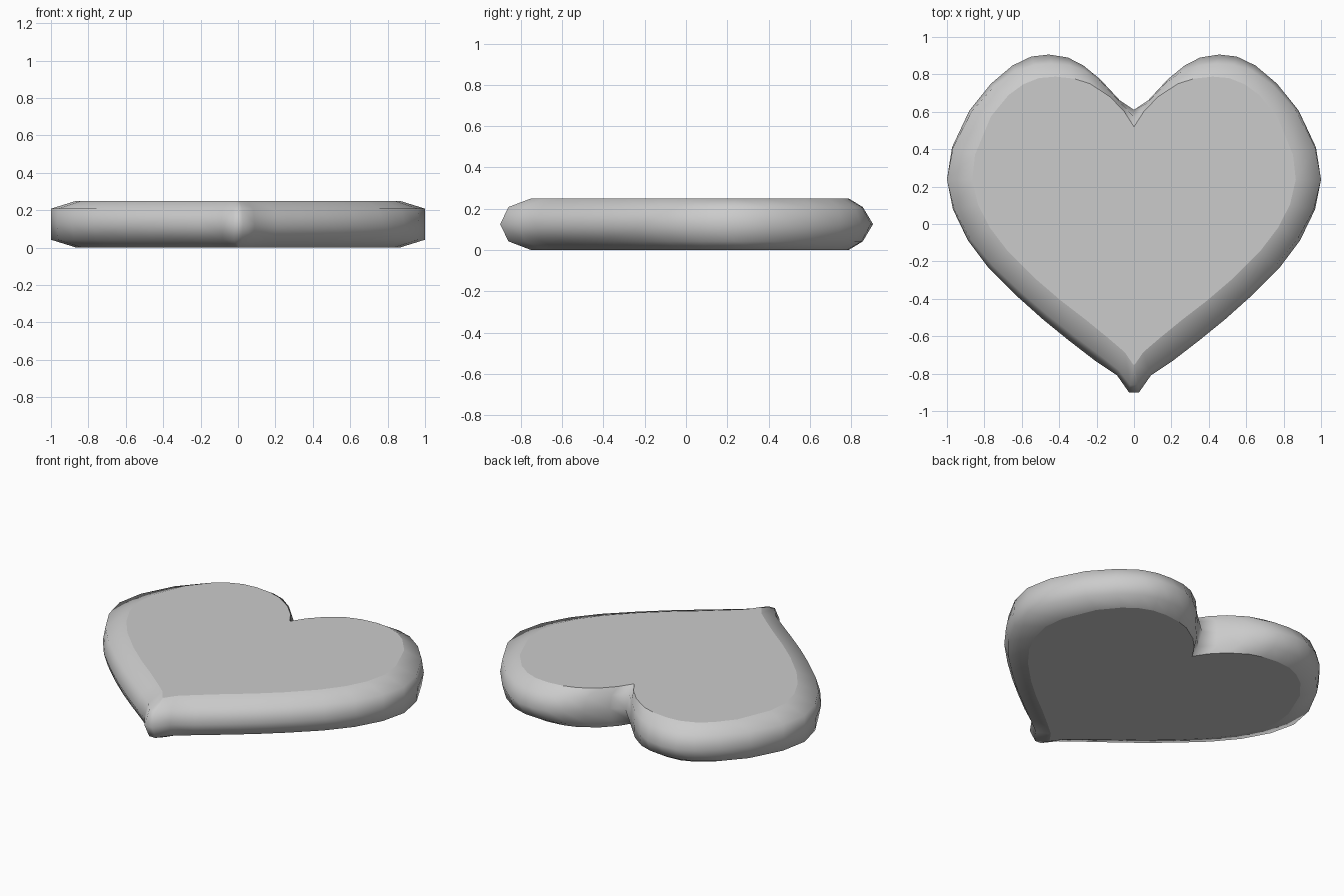
import bpy, bmesh
from mathutils import Vector

if "Cube" in bpy.data.objects:
    bpy.data.objects.remove(bpy.data.objects["Cube"])

# Right half of the heart, notch to tip: outer rim x, y and flat face x, y
HALF = [
    (0, .61, 0, .52), (.075, .66, .053, .602), (.18, .773, .128, .68),
    (.27, .847, .235, .75), (.353, .89, .32, .777), (.455, .906, .42, .788),
    (.55, .895, .51, .78), (.65, .847, .59, .748), (.765, .75, .67, .69),
    (.88, .607, .765, .575), (.973, .41, .85, .37), (1, .238, .865, .238),
    (.968, .078, .834, .104), (.888, -.088, .77, -.02),
    (.775, -.238, .675, -.145), (.63, -.382, .53, -.29),
    (.487, -.51, .39, -.41), (.348, -.623, .26, -.51),
    (.209, -.73, .135, -.612), (.09, -.81, .05, -.685),
    (.027, -.9, .005, -.75),
]
loop = HALF + [(-a, b, -c, d) for a, b, c, d in reversed(HALF[1:])]
n = len(loop)
outer = [Vector(p[:2]) for p in loop]
inner = [Vector(p[2:]) for p in loop]

# Shoulder ring: fuller on the sides, more rounded at the lobes and tip
shoulder = []
for i in range(n):
    tangent = (outer[(i + 1) % n] - outer[i - 1]).normalized()
    shoulder.append(outer[i].lerp(inner[i], 0.42 * tangent.x ** 2))

# Rounded heart body, skinned through five rings
bm = bmesh.new()
rings = []
for pts, z in ((inner, 0), (shoulder, .042), (outer, .125),
               (shoulder, .208), (inner, .25)):
    rings.append([bm.verts.new((p.x, p.y, z)) for p in pts])
for low, high in zip(rings, rings[1:]):
    for i in range(n):
        j = (i + 1) % n
        bm.faces.new((low[i], low[j], high[j], high[i])).smooth = True
caps = [bm.faces.new(rings[0]), bm.faces.new(rings[-1])]
for cap in caps:
    cap.smooth = False
    for e in cap.edges:
        e.smooth = False
bmesh.ops.recalc_face_normals(bm, faces=bm.faces[:])
mesh = bpy.data.meshes.new("heart")
bm.to_mesh(mesh)
bm.free()

# Single plain grey
grey = bpy.data.materials.new("light grey")
grey.diffuse_color = (.6, .6, .6, 1)
grey.use_nodes = True
grey.node_tree.nodes["Principled BSDF"].inputs["Base Color"].default_value = grey.diffuse_color
mesh.materials.append(grey)
heart = bpy.data.objects.new("heart", mesh)
bpy.context.collection.objects.link(heart)
